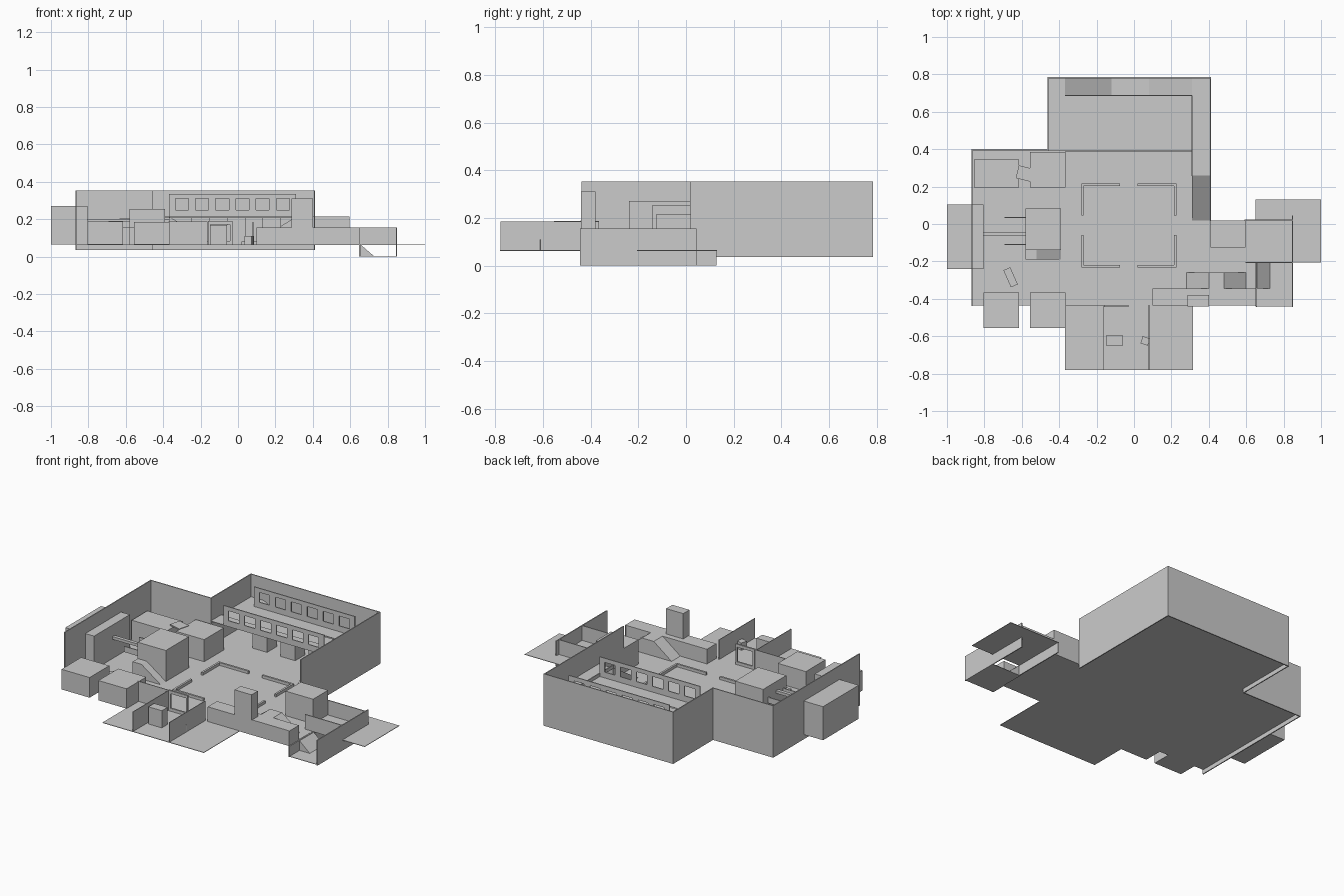
import bpy, bmesh
from mathutils import Matrix

if "Cube" in bpy.data.objects:
    bpy.data.objects.remove(bpy.data.objects["Cube"])

FLOOR, GALLERY, TOP = 0.065, 0.215, 0.353


def add_mesh(name, verts, faces):
    me = bpy.data.meshes.new(name)
    me.from_pydata(verts, [], faces)
    bm = bmesh.new()
    bm.from_mesh(me)
    bmesh.ops.recalc_face_normals(bm, faces=bm.faces)
    bm.to_mesh(me)
    bm.free()
    ob = bpy.data.objects.new(name, me)
    bpy.context.collection.objects.link(ob)
    return ob


def box(name, x0, x1, y0, y1, z0, z1, turn=0):
    """Box given by its limits, optionally turned about its vertical axis."""
    bm = bmesh.new()
    bmesh.ops.create_cube(bm, size=1)
    bmesh.ops.scale(bm, vec=(x1 - x0, y1 - y0, z1 - z0), verts=bm.verts)
    bmesh.ops.rotate(bm, matrix=Matrix.Rotation(turn, 3, 'Z'), verts=bm.verts)
    bmesh.ops.translate(bm, vec=((x0 + x1) / 2, (y0 + y1) / 2, (z0 + z1) / 2), verts=bm.verts)
    me = bpy.data.meshes.new(name)
    bm.to_mesh(me)
    bm.free()
    ob = bpy.data.objects.new(name, me)
    bpy.context.collection.objects.link(ob)
    return ob


def sheet(name, x0, x1, y0, y1, z):
    return box(name, x0, x1, y0, y1, z - 0.003, z)


def wall(name, a, b, z0, z1, t=0.006):
    """Thin axis-aligned wall between two plan points."""
    xs, ys = sorted((a[0], b[0])), sorted((a[1], b[1]))
    h = t / 2
    return box(name, xs[0] - h, xs[1] + h, ys[0] - h, ys[1] + h, z0, z1)


def ramp(name, high, low, side0, side1, z0, z1, axis='x'):
    """Wedge running down from high to low along an axis."""
    prof = [(high, z0), (low, z0), (high, z1)]
    if axis == 'x':
        v = [(p, s, z) for s in (side0, side1) for p, z in prof]
    else:
        v = [(s, p, z) for s in (side0, side1) for p, z in prof]
    return add_mesh(name, v, [(0, 1, 2), (3, 4, 5), (0, 1, 4, 3), (1, 2, 5, 4), (2, 0, 3, 5)])


# ground floors
sheet("main_floor", -0.87, 0.41, -0.435, 0.40, FLOOR)
sheet("back_floor", -0.46, 0.41, 0.40, 0.785, FLOOR)
sheet("front_floor", -0.37, 0.315, -0.78, -0.435, FLOOR)
sheet("side_floor", 0.41, 0.65, -0.435, 0.02, FLOOR)

# tall outer walls
outline = [(-0.867, -0.435), (-0.867, 0.397), (-0.46, 0.397), (-0.46, 0.782), (0.41, 0.782), (0.41, 0.02)]
for a, b in zip(outline, outline[1:]):
    wall("outer_wall", a, b, 0.036, TOP)

# raised gallery at the back
sheet("gallery_front", -0.46, 0.31, 0.39, 0.49, GALLERY)
sheet("gallery_middle", -0.46, 0.31, 0.49, 0.595, GALLERY - 0.006)
sheet("gallery_back", -0.46, 0.31, 0.595, 0.69, GALLERY)
sheet("gallery_left_end", -0.46, -0.37, 0.69, 0.785, GALLERY)
sheet("gallery_right_walk", 0.31, 0.41, 0.26, 0.785, GALLERY)
for x in (-0.2, -0.01, 0.18):
    box("gallery_pillar", x - 0.05, x + 0.05, 0.495, 0.59, FLOOR, GALLERY - 0.008)

# ramps to the gallery
ramp("left_back_ramp", -0.37, -0.12, 0.69, 0.78, FLOOR, GALLERY)
ramp("right_back_ramp", 0.31, 0.08, 0.69, 0.78, FLOOR, GALLERY)
ramp("right_walk_ramp", 0.26, 0.02, 0.31, 0.408, FLOOR, GALLERY, 'y')

# two window walls, six openings each
for y in (0.39, 0.687):
    edges = [-0.37]
    for i in range(6):
        c = -0.3 + i * 0.108
        edges += [c - 0.035, c + 0.035]
    edges.append(0.31)
    wall("window_sill", (-0.367, y), (0.307, y), GALLERY, 0.25)
    wall("window_head", (-0.367, y), (0.307, y), 0.31, 0.335)
    for a, b in zip(edges[::2], edges[1::2]):
        box("window_mullion", a, b, y - 0.003, y + 0.003, 0.25, 0.31)
wall("walk_rail", (0.31, 0.26), (0.31, 0.685), GALLERY, 0.235)

# four corner rails around the centre
for sx in (-1, 1):
    for sy in (-1, 1):
        cx, cy = -0.0275 + sx * 0.2475, -0.0075 + sy * 0.218
        wall("corner_rail", (cx, cy), (cx - sx * 0.195, cy), FLOOR, 0.082, 0.012)
        wall("corner_rail", (cx, cy), (cx, cy - sy * 0.16), FLOOR, 0.082, 0.012)

# large blocks on the left
box("left_annex", -1.0, -0.805, -0.24, 0.105, FLOOR, 0.27)
box("front_block_outer", -0.805, -0.615, -0.555, -0.365, FLOOR, 0.188)
box("front_block_inner", -0.555, -0.365, -0.555, -0.365, FLOOR, 0.186)
box("tower_block", -0.58, -0.39, -0.14, 0.083, FLOOR, 0.255)
box("back_block_outer", -0.855, -0.615, 0.195, 0.345, FLOOR, 0.188)
box("back_block_inner", -0.555, -0.365, 0.195, 0.385, FLOOR, 0.2)
box("bridge_slab", -0.625, -0.545, 0.235, 0.305, 0.195, 0.203, -0.25)
box("tower_landing", -0.58, -0.52, -0.19, -0.14, FLOOR, 0.155)
ramp("tower_ramp", -0.52, -0.39, -0.19, -0.14, FLOOR, 0.155)
box("cross_beam", -0.805, -0.58, -0.063, -0.042, 0.183, 0.2)
wall("tower_panel", (-0.69, -0.11), (-0.58, -0.11), 0.155, 0.19)
wall("tower_panel", (-0.69, 0.035), (-0.58, 0.035), 0.155, 0.19)
box("loose_crate", -0.68, -0.64, -0.335, -0.235, FLOOR, 0.09, 0.42)

# front yard
wall("yard_wall", (-0.165, -0.777), (-0.165, -0.435), FLOOR, 0.185, 0.004)
wall("yard_wall", (0.08, -0.777), (0.08, -0.435), FLOOR, 0.185, 0.004)
wall("yard_back_wall", (-0.37, -0.437), (-0.165, -0.437), FLOOR, 0.188, 0.004)
box("yard_crate", -0.15, -0.06, -0.65, -0.595, FLOOR, 0.17)
box("yard_small_crate", 0.04, 0.08, -0.645, -0.605, FLOOR, 0.11, -0.3)
for z0, z1 in ((FLOOR, 0.083), (0.172, 0.19)):
    box("yard_window_rail", -0.16, -0.03, -0.443, -0.433, z0, z1)
for x in (-0.16, -0.043):
    box("yard_window_post", x, x + 0.013, -0.443, -0.433, 0.083, 0.172)

# front right platform, chimney and its ramps
box("front_platform", 0.1, 0.65, -0.435, -0.345, FLOOR, 0.155)
box("chimney", 0.285, 0.40, -0.44, -0.38, 0.155, 0.31)
box("platform_landing", 0.40, 0.48, -0.345, -0.26, FLOOR, 0.155)
ramp("platform_ramp_left", 0.40, 0.28, -0.345, -0.26, FLOOR, 0.155)
ramp("platform_ramp_right", 0.48, 0.60, -0.345, -0.26, FLOOR, 0.155)
box("right_block", 0.41, 0.595, -0.125, 0.02, FLOOR, GALLERY)

# sunken right side
sheet("sunken_floor", 0.65, 0.85, -0.44, -0.205, 0.003)
sheet("right_terrace", 0.65, 1.0, -0.205, 0.13, FLOOR)
wall("terrace_drop_wall", (0.655, -0.44), (0.655, 0.125), 0.0, FLOOR)
wall("right_end_wall", (0.847, -0.442), (0.847, 0.042), 0.0, 0.155)
wall("passage_wall_front", (0.6, -0.205), (0.845, -0.205), FLOOR, 0.155)
wall("passage_wall_back", (0.595, 0.02), (0.845, 0.02), FLOOR, 0.155)
wall("platform_end_wall", (0.65, -0.435), (0.65, -0.345), 0.0, 0.155)
ramp("sunken_ramp", 0.655, 0.73, -0.345, -0.208, 0.0, FLOOR)
